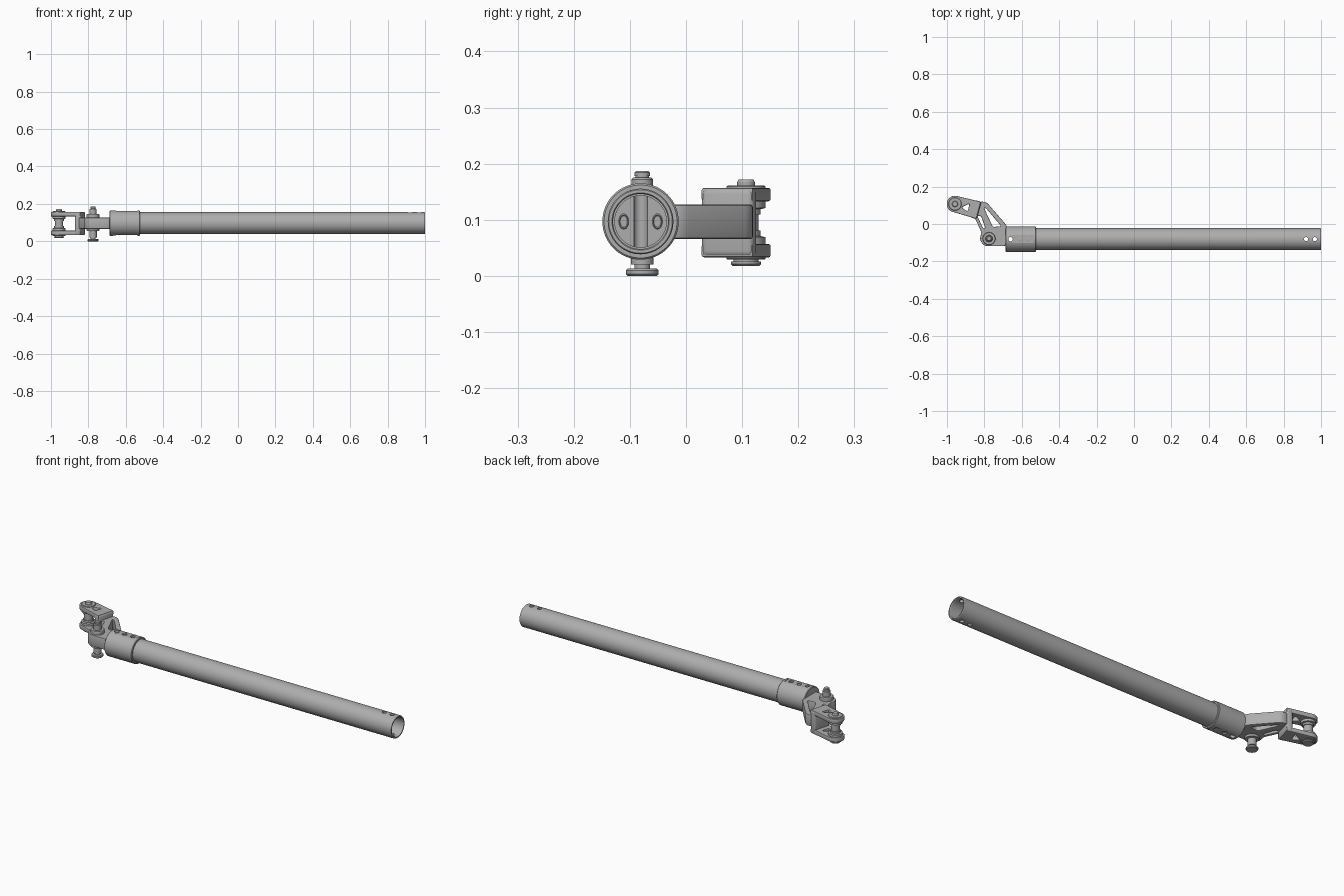
import bpy, bmesh, math
from mathutils import Matrix, Vector

if "Cube" in bpy.data.objects:
    bpy.data.objects.remove(bpy.data.objects["Cube"])

metal = bpy.data.materials.new("satin grey metal")
metal.use_nodes = True
GREY = (0.42, 0.42, 0.42, 1)
metal.diffuse_color = GREY
metal.node_tree.nodes["Principled BSDF"].inputs["Base Color"].default_value = GREY

AXIS_Y, AXIS_Z = -0.081, 0.097      # tube axis
CLEVIS = Matrix.Translation((-0.957, 0.107, 0.095)) @ Matrix.Rotation(math.radians(-15), 4, 'Z')


def activate(ob):
    bpy.ops.object.select_all(action='DESELECT')
    ob.select_set(True)
    bpy.context.view_layer.objects.active = ob


def finish(ob):
    ob.data.materials.clear()
    ob.data.materials.append(metal)
    activate(ob)
    bpy.ops.object.shade_smooth_by_angle(angle=math.radians(30))
    return ob


def lathe(name, profile, matrix, sides=48, closed=False):
    """Spin (radius, height) points about local z."""
    bm = bmesh.new()
    vs = [bm.verts.new((r, 0, h)) for r, h in profile]
    edges = [bm.edges.new(p) for p in zip(vs, vs[1:])]
    if closed:
        edges.append(bm.edges.new((vs[-1], vs[0])))
    bmesh.ops.spin(bm, geom=vs + edges, axis=(0, 0, 1), cent=(0, 0, 0),
                   steps=sides, angle=math.tau)
    bmesh.ops.remove_doubles(bm, verts=bm.verts, dist=1e-5)
    bmesh.ops.recalc_face_normals(bm, faces=bm.faces)
    me = bpy.data.meshes.new(name)
    bm.to_mesh(me)
    bm.free()
    ob = bpy.data.objects.new(name, me)
    bpy.context.collection.objects.link(ob)
    ob.matrix_world = matrix
    return finish(ob)


def plate(name, loops, thickness, matrix, bevel=0.004):
    """Flat outline with holes, extruded with softened edges."""
    cu = bpy.data.curves.new(name, 'CURVE')
    cu.dimensions, cu.fill_mode = '2D', 'BOTH'
    cu.extrude, cu.bevel_depth = thickness / 2 - bevel, bevel
    cu.bevel_resolution, cu.offset = 1, -bevel
    for loop in loops:
        sp = cu.splines.new('POLY')
        sp.points.add(len(loop) - 1)
        for p, (x, y) in zip(sp.points, loop):
            p.co = (x, y, 0, 1)
        sp.use_cyclic_u = True
    ob = bpy.data.objects.new(name, cu)
    bpy.context.collection.objects.link(ob)
    ob.matrix_world = matrix
    activate(ob)
    bpy.ops.object.convert(target='MESH')
    return finish(bpy.context.view_layer.objects.active)


def rounded(points, r, n=4):
    """Round each corner of a polygon with a small quadratic arc."""
    out = []
    for i, p in enumerate(points):
        p = Vector(p)
        a, b = Vector(points[i - 1]), Vector(points[(i + 1) % len(points)])
        ra, rb = min(r, (a - p).length * 0.45), min(r, (b - p).length * 0.45)
        a, b = p + (a - p).normalized() * ra, p + (b - p).normalized() * rb
        for k in range(n + 1):
            t = k / n
            out.append(tuple(a * (1 - t) ** 2 + p * 2 * t * (1 - t) + b * t * t))
    return out


def cut(ob, cutters):
    for c in cutters:
        c.hide_render = True
        m = ob.modifiers.new("cut", 'BOOLEAN')
        m.operation, m.object, m.solver = 'DIFFERENCE', c, 'EXACT'
        activate(ob)
        bpy.ops.object.modifier_apply(modifier=m.name)
        bpy.data.objects.remove(c)
    finish(ob)


def drill(x, r, y=AXIS_Y):
    return lathe("drill", [(0, -0.1), (r, -0.1), (r, 0.1), (0, 0.1)],
                 Matrix.Translation((x, y, AXIS_Z)), 24)


def slab(size, loc):
    bpy.ops.mesh.primitive_cube_add(size=1, location=loc)
    ob = bpy.context.object
    ob.scale = size
    return ob


along_x = Matrix.Translation((0, AXIS_Y, AXIS_Z)) @ Matrix.Rotation(math.pi / 2, 4, 'Y')

# Long hollow tube with two cross holes at the free end
tube = lathe("main_tube", [(0.049, -0.64), (0.0585, -0.64), (0.0585, 0.997),
                           (0.0565, 1), (0.051, 1), (0.049, 0.997)], along_x, 64, True)
cut(tube, [drill(x, 0.011) for x in (0.92, 0.967)])

# Collar closed at the hinge end, flattened and drilled above and below
collar = lathe("collar", [(0, -0.687), (0.065, -0.687), (0.068, -0.684), (0.068, -0.527),
                          (0.065, -0.524), (0.058, -0.524), (0.058, -0.645),
                          (0.046, -0.645), (0.046, -0.66), (0, -0.66)], along_x, 64)
flats = [slab((0.115, 0.042, 0.02), (-0.595, AXIS_Y, AXIS_Z + s * 0.0745)) for s in (-1, 1)]
cut(collar, flats + [drill(x, 0.012) for x in (-0.66, -0.612, -0.564)])

# Oval recesses in the collar floor
for s in (-1, 1):
    ob = lathe("floor_recess", [(0.007, 0), (0.0085, 0.002), (0.01, 0)],
               Matrix.Translation((-0.66, AXIS_Y + s * 0.03, AXIS_Z))
               @ Matrix.Rotation(math.pi / 2, 4, 'Y') @ Matrix.Diagonal((1.4, 0.9, 1, 1)), 24)

# Cranked hinge arm with lightening holes
arm_outline = rounded([(-0.832, 0.119), (-0.79, 0.119), (-0.68, -0.008), (-0.68, -0.118),
                       (-0.8, -0.118), (-0.826, -0.085), (-0.815, -0.045), (-0.856, 0.043)], 0.018)
strut_hole = rounded([(-0.802, 0.087), (-0.79, 0.083), (-0.71, -0.012), (-0.755, -0.016)], 0.01)
slot_hole = rounded([(-0.838, 0.043), (-0.818, 0.043), (-0.795, -0.022), (-0.806, -0.025)], 0.008)
plate("hinge_arm", [arm_outline, strut_hole, slot_hole], 0.061,
      Matrix.Translation((0, 0, 0.0965)))

# Hinge knuckle and pin
hinge = Matrix.Translation((-0.775, -0.078, 0))
lathe("hinge_knuckle", [(0, 0.056), (0.032, 0.056), (0.034, 0.059), (0.034, 0.142),
                        (0.032, 0.145), (0, 0.145)], hinge)
lathe("hinge_pin", [(0, 0), (0.026, 0), (0.029, 0.003), (0.029, 0.01), (0.026, 0.013),
                    (0.014, 0.013), (0.014, 0.02), (0.02, 0.02), (0.02, 0.06),
                    (0.019, 0.14), (0.019, 0.172), (0.016, 0.175), (0.012, 0.175),
                    (0.012, 0.178), (0.014, 0.178), (0.014, 0.184), (0.011, 0.187),
                    (0, 0.187)], hinge)

# Clevis: upper and lower lugs joined by a wall
R = 0.044
lug = [(R * math.cos(a), R * math.sin(a)) for a in
       (math.radians(90 + 180 * k / 16) for k in range(17))] + [(0.13, -0.047), (0.13, 0.047)]
lug_hole = rounded([(0.038, -0.008), (0.075, 0.022), (0.075, -0.022)], 0.01)
for name, s in (("upper_lug", 1), ("lower_lug", -1)):
    plate(name, [lug, lug_hole], 0.024, CLEVIS @ Matrix.Translation((0, 0, s * 0.05)))
wall = slab((0.034, 0.096, 0.122), (0, 0, 0))
wall.name = "clevis_wall"
wall.matrix_world = CLEVIS @ Matrix.Translation((0.116, 0, 0)) @ Matrix.Diagonal((0.034, 0.096, 0.122, 1))
activate(wall)
bpy.ops.object.transform_apply(location=True, rotation=True, scale=True)
bev = wall.modifiers.new("soft", 'BEVEL')
bev.width, bev.segments = 0.01, 3
bpy.ops.object.modifier_apply(modifier="soft")
finish(wall)

# Clevis pin with flanged bushings
lathe("clevis_pin", [(0, -0.077), (0.024, -0.077), (0.027, -0.074), (0.027, -0.069),
                     (0.022, -0.069), (0.022, 0.06), (0.016, 0.062), (0.016, 0.072),
                     (0.013, 0.077), (0, 0.077)], CLEVIS)
for name, s in (("upper_bushing", 1), ("lower_bushing", -1)):
    lathe(name, [(0, s * 0.014), (0.026, s * 0.014), (0.026, s * 0.024), (0.035, s * 0.026),
                 (0.035, s * 0.064), (0.033, s * 0.066), (0, s * 0.066)], CLEVIS)
